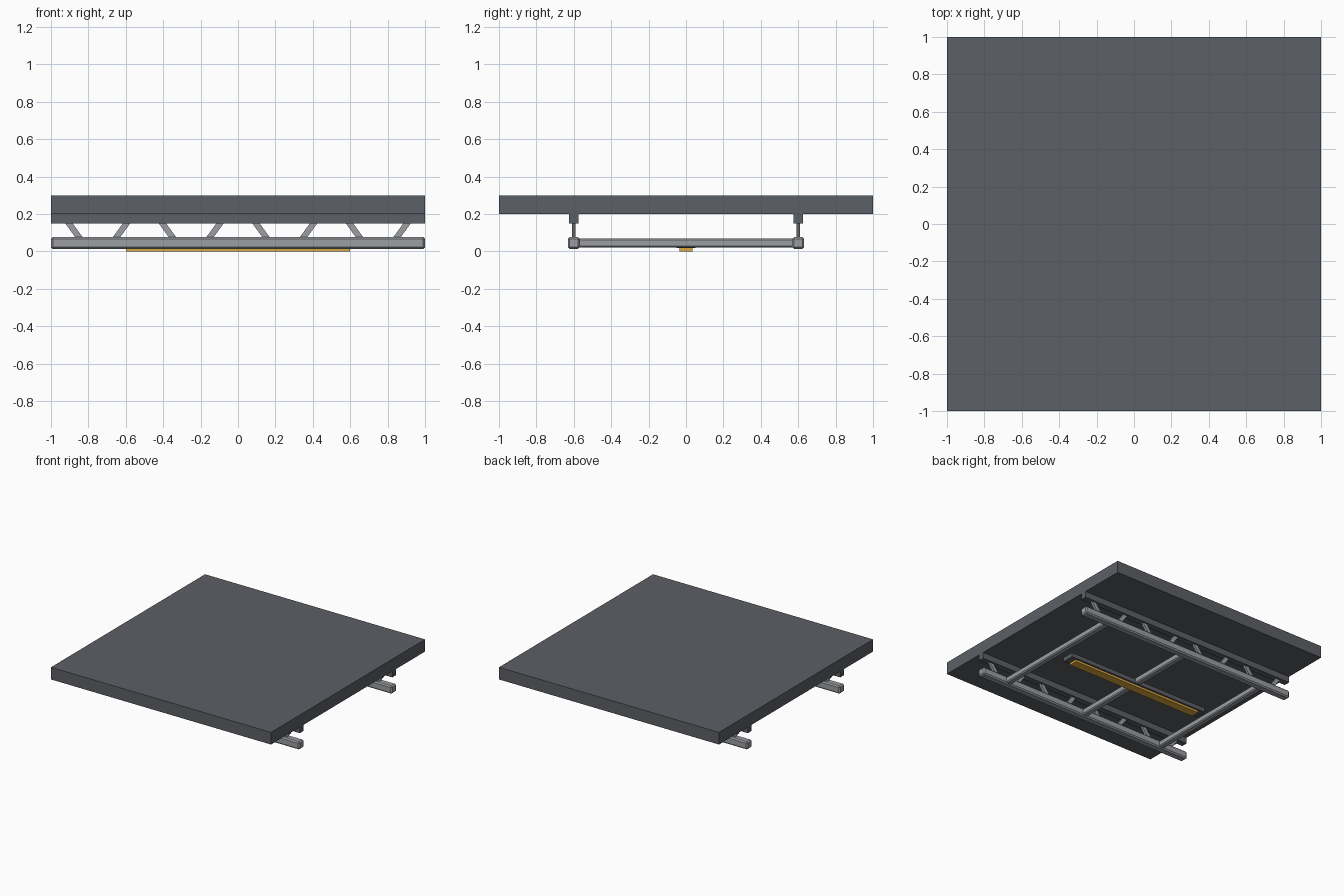
import bpy, math

if "Cube" in bpy.data.objects:
    bpy.data.objects.remove(bpy.data.objects["Cube"])

def material(name, rgb):
    m = bpy.data.materials.new(name)
    m.diffuse_color = (*rgb, 1)
    m.use_nodes = True
    m.node_tree.nodes["Principled BSDF"].inputs["Base Color"].default_value = m.diffuse_color
    return m

DARK = material("dark_grey", (0.107, 0.115, 0.132))
STEEL = material("steel_grey", (0.33, 0.34, 0.36))
AMBER = material("amber_light", (0.72, 0.40, 0.05))

def box(name, centre, size, mat, bevel=0.0, tilt=0.0):
    bpy.ops.mesh.primitive_cube_add(size=1, location=centre)
    o = bpy.context.object
    o.name = name
    o.scale = size
    bpy.ops.object.transform_apply(location=False, rotation=False, scale=True)
    o.rotation_euler.y = tilt
    o.data.materials.append(mat)
    if bevel:
        mod = o.modifiers.new("edge_bevel", 'BEVEL')
        mod.width = bevel
        mod.segments = 1
    return o

# ceiling slab
box("ceiling_slab", (0, 0, 0.25), (2, 2, 0.1), DARK)

# two trusses: upper chord, lower rail, zigzag struts
for side, y in (("front", -0.6), ("back", 0.6)):
    box(side + "_upper_chord", (0, y, 0.175), (2, 0.05, 0.05), DARK)
    box(side + "_lower_rail", (0, y, 0.045), (2, 0.064, 0.064), STEEL, 0.01)
    for i in range(8):
        tilt = math.radians(36) * (-1 if i % 2 == 0 else 1)
        box(f"{side}_strut_{i}", (-0.875 + 0.25 * i, y, 0.11),
            (0.032, 0.02, 0.13), STEEL, 0, tilt)

# cross beams joining the rails
for i, x in enumerate((-0.75, 0, 0.75)):
    box(f"cross_beam_{i}", (x, 0, 0.045), (0.05, 1.2, 0.05), STEEL, 0.008)

# light fitting under the beams
box("light_housing", (0, 0, 0.035), (1.3, 0.1, 0.035), DARK)
box("light_strip", (0, 0, 0.01), (1.2, 0.07, 0.02), AMBER)
